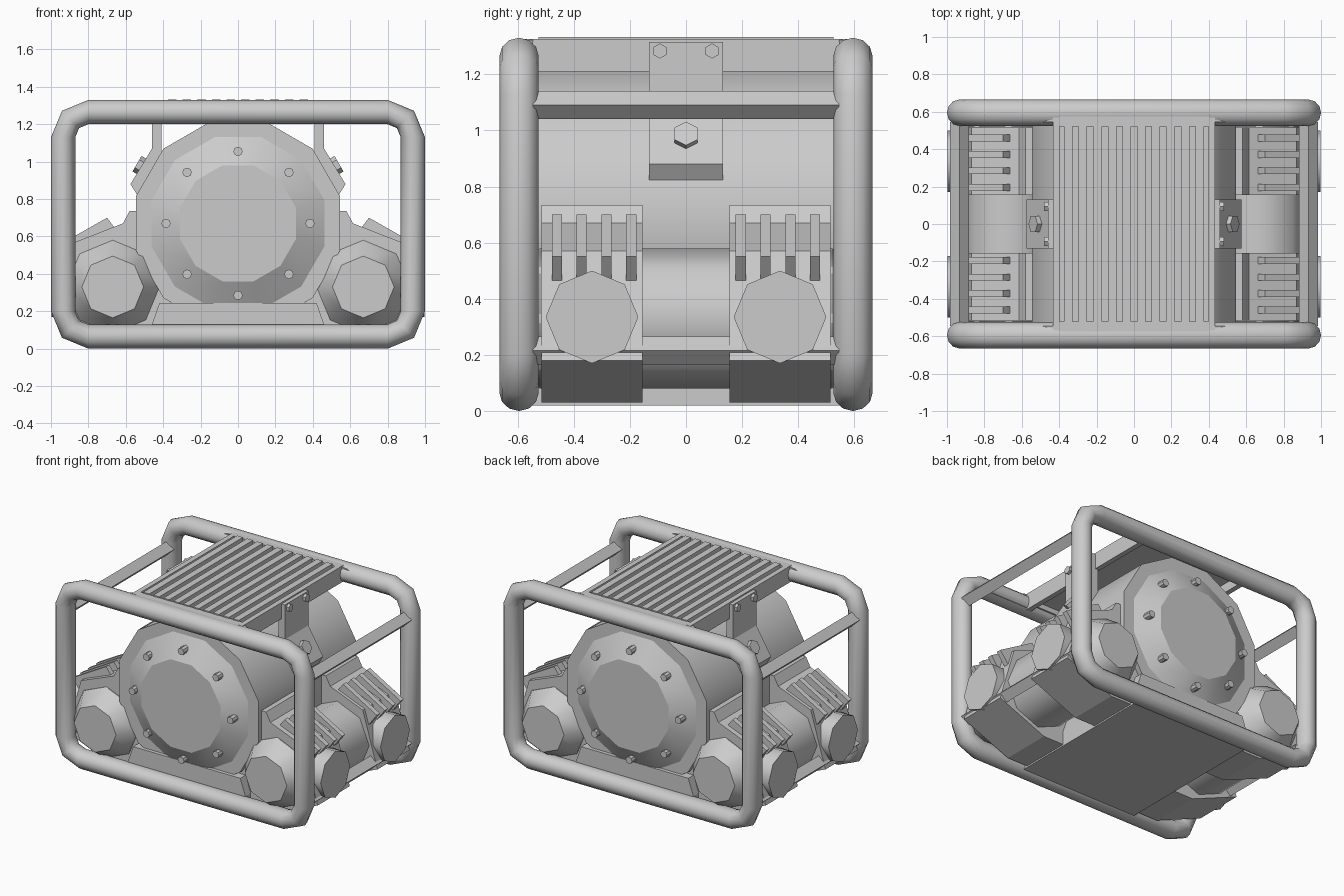
import bpy, bmesh
from math import pi, sin, cos, radians
from mathutils import Vector

if "Cube" in bpy.data.objects:
    bpy.data.objects.remove(bpy.data.objects["Cube"])


def finish(name, bm):
    bmesh.ops.recalc_face_normals(bm, faces=bm.faces)
    me = bpy.data.meshes.new(name)
    bm.to_mesh(me)
    bm.free()
    ob = bpy.data.objects.new(name, me)
    bpy.context.collection.objects.link(ob)
    return ob


def prism(name, profile, y0, y1, sx=1):
    """Extrude an XZ profile from y0 to y1 (sx=-1 flips it to the left)."""
    bm = bmesh.new()
    a = [bm.verts.new((x * sx, y0, z)) for x, z in profile]
    b = [bm.verts.new((x * sx, y1, z)) for x, z in profile]
    n = len(a)
    bm.faces.new(a)
    bm.faces.new(b)
    for i in range(n):
        j = (i + 1) % n
        bm.faces.new((a[i], a[j], b[j], b[i]))
    return finish(name, bm)


def box(name, x0, x1, y0, y1, z0, z1):
    return prism(name, [(x0, z0), (x1, z0), (x1, z1), (x0, z1)], y0, y1)


def drum(name, start, end, r0, r1, sides, turn=0, smooth=False):
    """Polygonal cylinder or frustum, first corner pointing up."""
    p, q = Vector(start), Vector(end)
    axis = (q - p).normalized()
    up = Vector((0, 0, 1))
    up = (up - axis * up.dot(axis)).normalized()
    side = axis.cross(up)
    bm = bmesh.new()
    rings = []
    for c, r in ((p, r0), (q, r1)):
        ring = []
        for i in range(sides):
            t = turn + 2 * pi * i / sides
            ring.append(bm.verts.new(c + up * r * cos(t) + side * r * sin(t)))
        rings.append(ring)
        bm.faces.new(ring)
    for i in range(sides):
        j = (i + 1) % sides
        f = bm.faces.new((rings[0][i], rings[0][j], rings[1][j], rings[1][i]))
        f.smooth = smooth
    return finish(name, bm)


def tube_loop(name, yc, w, h, zc, rc, r, ry, sides=12):
    """Round tube bent into a rectangle with two-segment corners."""
    bm = bmesh.new()
    loops = []
    for k in range(sides):
        t = 2 * pi * k / sides
        d = r * cos(t)
        loop = []
        for cx, cz, a0 in ((1, 1, 0), (-1, 1, 90), (-1, -1, 180), (1, -1, 270)):
            for s in range(3):
                a = radians(a0 + 45 * s)
                loop.append(bm.verts.new((cx * (w - rc) + (rc + d) * cos(a),
                                          yc + ry * sin(t),
                                          zc + cz * (h - rc) + (rc + d) * sin(a))))
        loops.append(loop)
    m = len(loops[0])
    for k in range(sides):
        a, b = loops[k], loops[(k + 1) % sides]
        for i in range(m):
            j = (i + 1) % m
            bm.faces.new((a[i], a[j], b[j], b[i])).smooth = True
    return finish(name, bm)


ZC = 0.67            # drum axis height
APO = cos(pi / 12)   # flat-to-corner ratio of a 12-gon

# Main drum and base
drum("main_drum", (0, -0.55, ZC), (0, 0.55, ZC), 0.545 / APO, 0.545 / APO, 12, pi / 12, True)
prism("base_plate", [(-0.42, 0.245), (0.42, 0.245), (0.46, 0.13), (0.46, 0.02),
                     (-0.46, 0.02), (-0.46, 0.13)], -0.575, 0.575)

for sy in (-1, 1):
    # Protective tube loops
    tube_loop("frame_loop", 0.595 * sy, 0.935, 0.6, 0.665, 0.135, 0.065, 0.07)
    # Domed end covers with eight bolts
    drum("end_cover", (0, 0.545 * sy, ZC), (0, 0.64 * sy, ZC),
         0.47 / APO, 0.31 / APO, 12, pi / 12, True)
    for i in range(8):
        x, z = 0.385 * sin(i * pi / 4), ZC + 0.385 * cos(i * pi / 4)
        drum("cover_bolt", (x, 0.57 * sy, z), (x, 0.64 * sy, z), 0.025, 0.025, 8)

# Top grille: rails, floor and raised slats
for sx in (-1, 1):
    box("grille_rail", 0.415 * sx - 0.018, 0.415 * sx + 0.018, -0.57, 0.57, 1.21, 1.325)
box("grille_floor", -0.4, 0.4, -0.53, 0.53, 1.275, 1.29)
for sy in (-1, 1):
    y = 0.55 * sy
    box("grille_end", -0.4, 0.4, y - 0.03, y + 0.03, 1.24, 1.325)
for i in range(10):
    x = (i - 4.5) * 0.078
    box("grille_slat", x - 0.023, x + 0.023, -0.525, 0.525, 1.285, 1.333)

for sx in (-1, 1):
    # Diamond cross bars between the loops
    for z in (1.09, 0.215):
        x = 0.933 * sx
        drum("cross_bar", (x, -0.545, z), (x, 0.545, z), 0.05, 0.05, 4)
    # Gussets from grille to tube
    for sy in (-1, 1):
        prism("grille_gusset", [(0.43, 1.322), (0.78, 1.24), (0.78, 1.22), (0.43, 1.22)],
              0.545 * sy, 0.6 * sy, sx)
    # Bent bracket holding the drum, with its bolts
    prism("side_bracket", [(0.41, 1.315), (0.46, 1.315), (0.46, 1.07), (0.575, 0.88),
                           (0.535, 0.815), (0.41, 1.0)], -0.132, 0.132, sx)
    drum("bracket_main_bolt", (0.49 * sx, 0, 0.96), (0.54 * sx, 0, 0.989), 0.048, 0.048, 6)
    for y in (-0.093, 0.093):
        drum("bracket_small_bolt", (0.45 * sx, y, 1.283), (0.48 * sx, y, 1.283), 0.027, 0.027, 6)
    # Side cylinder running front to back with tapered ends
    x = 0.67 * sx
    drum("side_cylinder", (x, -0.52, 0.33), (x, 0.52, 0.33), 0.25, 0.25, 8, 0, True)
    for sy in (-1, 1):
        drum("cylinder_nose", (x, 0.52 * sy, 0.33), (x, 0.645 * sy, 0.33),
             0.25, 0.165, 8, 0, True)
        # Motor housing with cooling ribs and round outlet
        prism("motor_housing", [(0.36, 0.735), (0.58, 0.735), (0.615, 0.67), (0.87, 0.57),
                                (0.985, 0.18), (0.62, 0.03), (0.36, 0.03)],
              0.155 * sy, 0.515 * sy, sx)
        drum("motor_outlet", (0.84 * sx, 0.335 * sy, 0.335), (0.998 * sx, 0.335 * sy, 0.335),
             0.165, 0.165, 8, 0, True)
        for y in (0.195, 0.284, 0.372, 0.46):
            prism("cooling_rib", [(0.655, 0.64), (0.70, 0.70), (0.965, 0.55), (0.9, 0.465),
                                  (0.8, 0.55)], (y - 0.018) * sy, (y + 0.018) * sy, sx)
